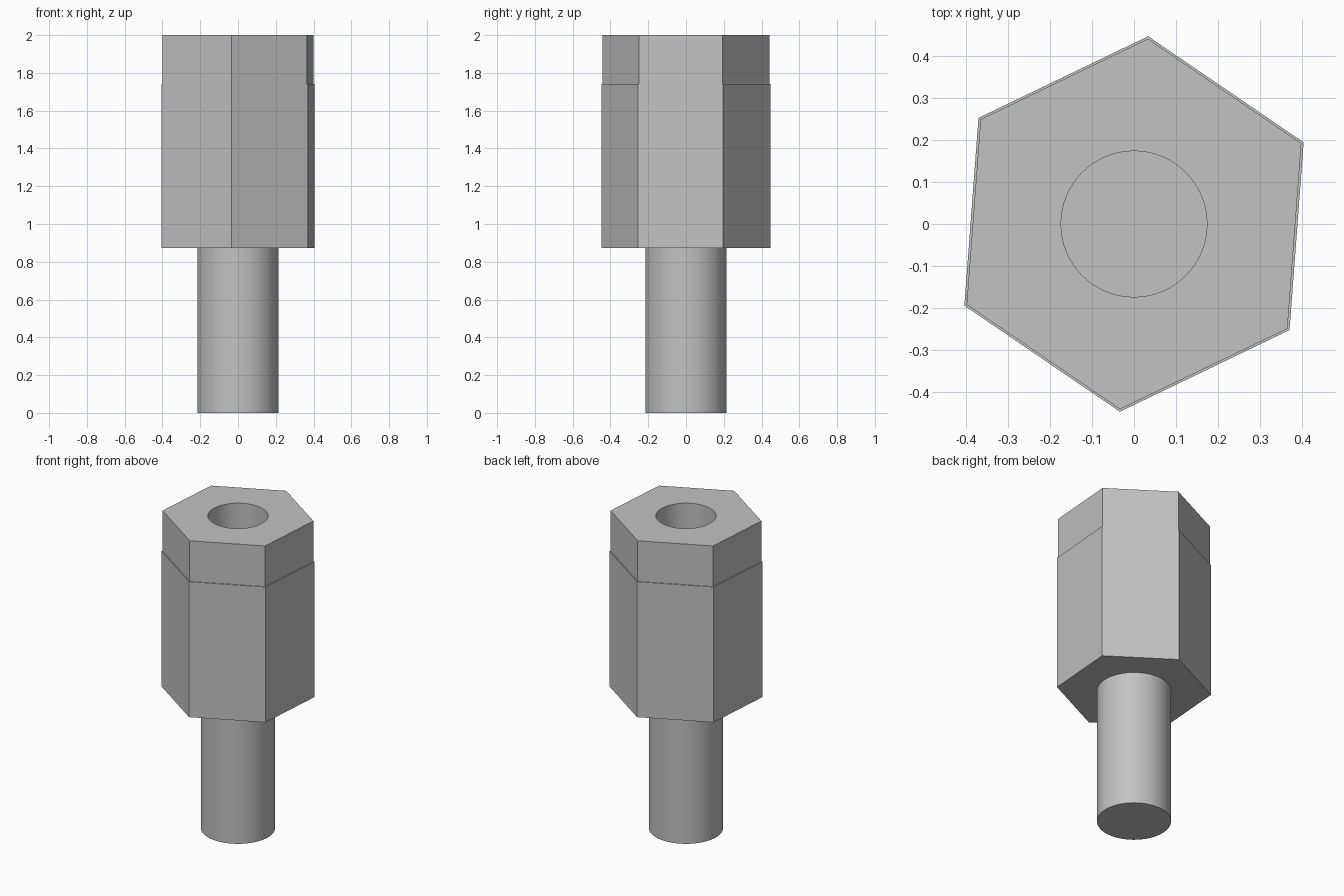
import bpy, bmesh, math

cube = bpy.data.objects.get("Cube")
if cube:
    bpy.data.objects.remove(cube, do_unlink=True)

steel = bpy.data.materials.new("grey steel")
steel.use_nodes = True
colour = (0.54, 0.54, 0.54, 1)
steel.diffuse_color = colour
steel.node_tree.nodes["Principled BSDF"].inputs["Base Color"].default_value = colour


def stacked_prism(name, rings, sides, turn=0.0):
    """Closed solid lofted through (radius, height) rings, bottom to top."""
    bm = bmesh.new()
    loops = []
    for radius, z in rings:
        angles = [turn + math.tau * i / sides for i in range(sides)]
        loops.append([bm.verts.new((radius * math.cos(a), radius * math.sin(a), z))
                      for a in angles])
    for low, high in zip(loops, loops[1:]):
        for i in range(sides):
            j = (i + 1) % sides
            bm.faces.new((low[i], low[j], high[j], high[i]))
    bm.faces.new(loops[0][::-1])
    bm.faces.new(loops[-1])
    mesh = bpy.data.meshes.new(name)
    bm.to_mesh(mesh)
    bm.free()
    mesh.materials.append(steel)
    obj = bpy.data.objects.new(name, mesh)
    bpy.context.collection.objects.link(obj)
    return obj


# Hexagonal body with a slightly narrower collar on top
body = stacked_prism("hex_body", [(0.449, 0.873), (0.449, 1.74), (0.443, 1.74), (0.443, 2.0)],
                     6, math.radians(25.7))

# Round stud below the body
stud = stacked_prism("stud", [(0.215, 0), (0.215, 0.88)], 64)

# Blind bore sunk into the top
bore = stacked_prism("bore_cutter", [(0.174, 1.2), (0.174, 2.1)], 64)
bore.hide_render = True
cut = body.modifiers.new("bore", 'BOOLEAN')
cut.operation = 'DIFFERENCE'
cut.solver = 'EXACT'
cut.object = bore

# Apply the cut, then smooth the round walls and keep the edges sharp
bpy.ops.object.select_all(action='DESELECT')
bpy.context.view_layer.objects.active = body
body.select_set(True)
bpy.ops.object.modifier_apply(modifier=cut.name)
bpy.data.objects.remove(bore, do_unlink=True)
stud.select_set(True)
bpy.ops.object.shade_smooth_by_angle(angle=math.radians(30))
